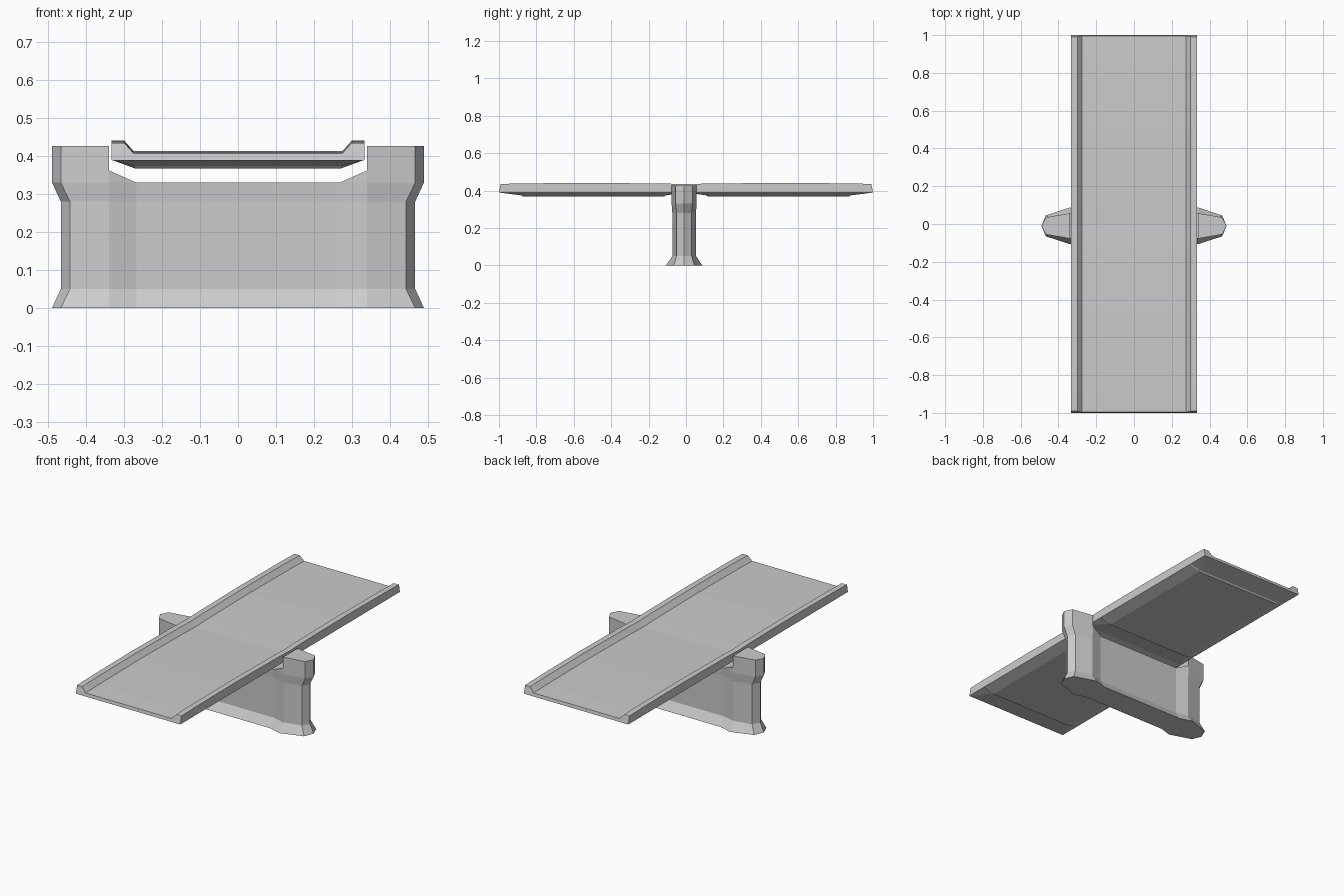
import bpy, bmesh

if "Cube" in bpy.data.objects:
    bpy.data.objects.remove(bpy.data.objects["Cube"])


def finish(bm, name, mirror_x=False):
    """Turn a bmesh into an object, optionally mirrored across x = 0."""
    bmesh.ops.remove_doubles(bm, verts=bm.verts, dist=0.0002)
    if mirror_x:
        geom = bm.verts[:] + bm.edges[:] + bm.faces[:]
        bmesh.ops.mirror(bm, geom=geom, axis='X', merge_dist=0.0005)
    bmesh.ops.recalc_face_normals(bm, faces=bm.faces)
    me = bpy.data.meshes.new(name)
    bm.to_mesh(me)
    bm.free()
    ob = bpy.data.objects.new(name, me)
    bpy.context.collection.objects.link(ob)
    return ob


def strips(bm, rings, closed=False):
    """Join consecutive rows of vertices with quads."""
    for a, b in zip(rings, rings[1:]):
        n = len(a)
        for i in range(n if closed else n - 1):
            j = (i + 1) % n
            bm.faces.new((a[i], a[j], b[j], b[i]))


# Deck: curbed road section lofted along y, underside hipped at both ends of each span
def deck_section(y, lift, bx, bz, lean=0.0):
    half = [(bx, bz), (0.333, 0.39), (0.333, 0.441 + lift),
            (0.300, 0.441 + lift), (0.275, 0.413 + lift)]
    pts = half + [(-x, z) for x, z in reversed(half)]
    return [(x, y - lean * (z - 0.39) / 0.05, z) for x, z in pts]


stations = [  # y, top lift, underside half width, underside z, end lean
    (0.0, -0.007, 0.332, 0.389, 0.0),
    (0.110, -0.004, 0.273, 0.374, 0.0),
    (0.118, -0.004, 0.270, 0.367, 0.0),
    (0.50, 0.0, 0.270, 0.367, 0.0),
    (0.872, -0.003, 0.270, 0.367, 0.0),
    (0.880, -0.003, 0.273, 0.374, 0.0),
    (1.0, -0.006, 0.332, 0.389, 0.01),
]
full = [(-y, l, bx, bz, -s) for y, l, bx, bz, s in reversed(stations[1:])] + stations
bm = bmesh.new()
rings = [[bm.verts.new(p) for p in deck_section(*s)] for s in full]
strips(bm, rings, closed=True)
bm.faces.new(rings[0])
bm.faces.new(rings[-1])
finish(bm, "bridge_deck")


# Pier: half plan with pointed nose, lofted upward and mirrored
def half_plan(bm, z, c, w, nx, ny, tip):
    q = [(0, c), (0.268, c), (0.34, w), (nx, ny)]
    pts = [(x, -y) for x, y in q] + [(tip, 0)] + [(x, y) for x, y in reversed(q)]
    return [bm.verts.new((x, y, z)) for x, y in pts]


bm = bmesh.new()
levels = [
    half_plan(bm, 0.00, 0.075, 0.097, 0.467, 0.055, 0.49),
    half_plan(bm, 0.05, 0.045, 0.063, 0.443, 0.040, 0.467),
    half_plan(bm, 0.28, 0.045, 0.063, 0.443, 0.040, 0.467),
    half_plan(bm, 0.33, 0.048, 0.067, 0.467, 0.045, 0.49),
]
strips(bm, levels)
bm.faces.new(levels[0])
r = levels[-1]
# End block rising beside the deck, with a ramp from the saddle
top = [bm.verts.new((v.co.x, v.co.y, 0.427)) for v in r[2:7]]
ma, mb = [bm.verts.new((v.co.x, v.co.y, 0.362)) for v in (r[2], r[6])]
bm.faces.new((r[0], r[1], r[7], r[8]))
bm.faces.new((r[1], ma, mb, r[7]))
bm.faces.new((r[1], r[2], ma))
bm.faces.new((r[7], mb, r[6]))
bm.faces.new((r[2], r[3], top[1], top[0], ma))
bm.faces.new((r[5], r[6], mb, top[4], top[3]))
strips(bm, [r[3:6], top[1:4]])
bm.faces.new((ma, top[0], top[4], mb))
bm.faces.new(top)
pier = finish(bm, "bridge_pier", mirror_x=True)
pier.location.y = -0.01
